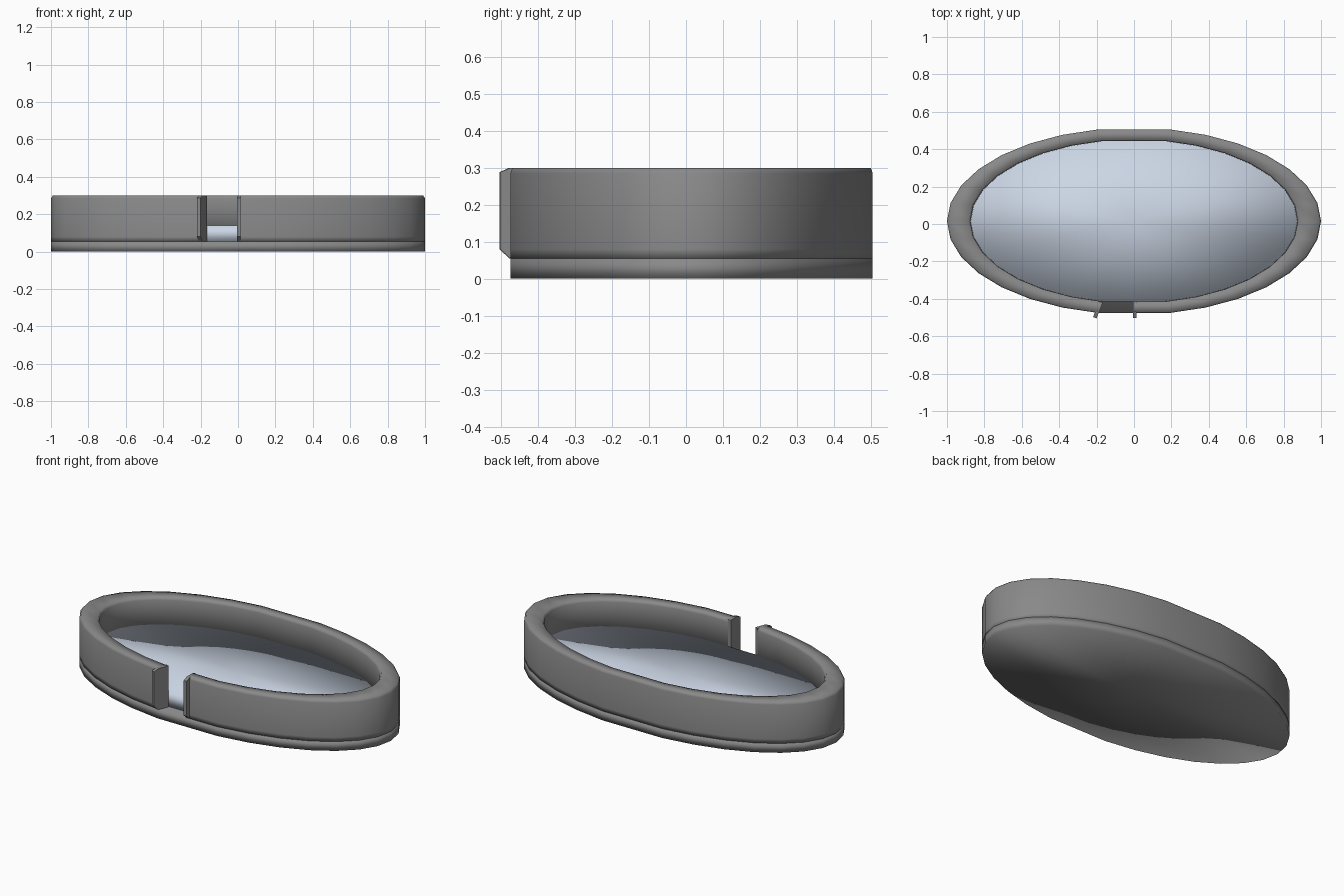
import bpy, bmesh, math
from mathutils import Vector

cube = bpy.data.objects.get("Cube")
if cube:
    bpy.data.objects.remove(cube, do_unlink=True)

SIDES = 32
GAP = 23          # ring segment left open for the entrance
INNER = 0.875     # inner outline as a share of the outer one


def material(name, color):
    mat = bpy.data.materials.new(name)
    mat.use_nodes = True
    mat.diffuse_color = (*color, 1)
    mat.node_tree.nodes["Principled BSDF"].inputs["Base Color"].default_value = (*color, 1)
    return mat


grey = material("grey_fabric", (0.25, 0.25, 0.25))
blue = material("pale_blue_cushion", (0.6, 0.67, 0.78))


def oval(i, scale, z):
    """Point i on the slightly flattened oval outline."""
    a = math.tau * i / SIDES
    s = max(-1, min(1, math.sin(a) * 1.02))
    return Vector((math.cos(a) * scale, 0.015 + 0.49 * s * scale, z))


def finish(name, bm, mat, smooth=True):
    bmesh.ops.recalc_face_normals(bm, faces=bm.faces)
    mesh = bpy.data.meshes.new(name)
    bm.to_mesh(mesh)
    bm.free()
    mesh.materials.append(mat)
    for p in mesh.polygons:
        p.use_smooth = smooth
    obj = bpy.data.objects.new(name, mesh)
    bpy.context.collection.objects.link(obj)
    return obj


def disc(name, scale, low, high, mat):
    """Oval slab, softly shaded over its edge like a pillow."""
    bm = bmesh.new()
    rings = [[bm.verts.new(oval(i, scale, z)) for i in range(SIDES)] for z in (low, high)]
    hubs = [bm.verts.new((0, 0.015, z)) for z in (low, high)]
    for i in range(SIDES):
        j = (i + 1) % SIDES
        bm.faces.new((rings[0][i], rings[0][j], rings[1][j], rings[1][i]))
        for ring, hub in zip(rings, hubs):
            bm.faces.new((ring[i], ring[j], hub))
    return finish(name, bm, mat)


# Base and cushion
disc("base", 1, 0, 0.055, grey)
disc("cushion", INNER - 0.001, 0.054, 0.14, blue)

# Padded wall, open at the entrance
profile = [(1, 0.055), (1, 0.08), (1, 0.285), (0.99, 0.3),
           (INNER + 0.01, 0.3), (INNER, 0.285), (INNER, 0.055)]
bm = bmesh.new()
rings = [[bm.verts.new(oval(i, s, z)) for s, z in profile] for i in range(SIDES)]
for i in range(SIDES):
    if i == GAP:
        continue
    a, b = rings[i], rings[(i + 1) % SIDES]
    for k in range(len(profile)):
        m = (k + 1) % len(profile)
        bm.faces.new((a[k], b[k], b[m], a[m]))
ends = [bm.faces.new(rings[i]) for i in (GAP, GAP + 1)]
bmesh.ops.split_edges(bm, edges=list({e for f in ends for e in f.edges}))
finish("wall", bm, grey)

# Entrance trims: thin chamfered strips capping both wall ends
for name, i, side in (("entrance_trim_right", GAP, -1), ("entrance_trim_left", GAP + 1, 1)):
    outer, inner = oval(i, 1, 0), oval(i, INNER, 0)
    out = (outer - inner).normalized()
    along = Vector((-out.y, out.x, 0)) * 0.01
    shift = Vector((side * 0.004, 0, 0))
    shape = [(inner, 0.055), (outer, 0.055), (outer + out * 0.028, 0.08),
             (outer + out * 0.028, 0.288), (outer, 0.3), (inner, 0.3)]
    bm = bmesh.new()
    loops = [[bm.verts.new(p + shift + along * d + Vector((0, 0, z))) for p, z in shape]
             for d in (-1, 1)]
    for loop in loops:
        bm.faces.new(loop)
    for k in range(len(shape)):
        m = (k + 1) % len(shape)
        bm.faces.new((loops[0][k], loops[0][m], loops[1][m], loops[1][k]))
    finish(name, bm, grey, smooth=False)
